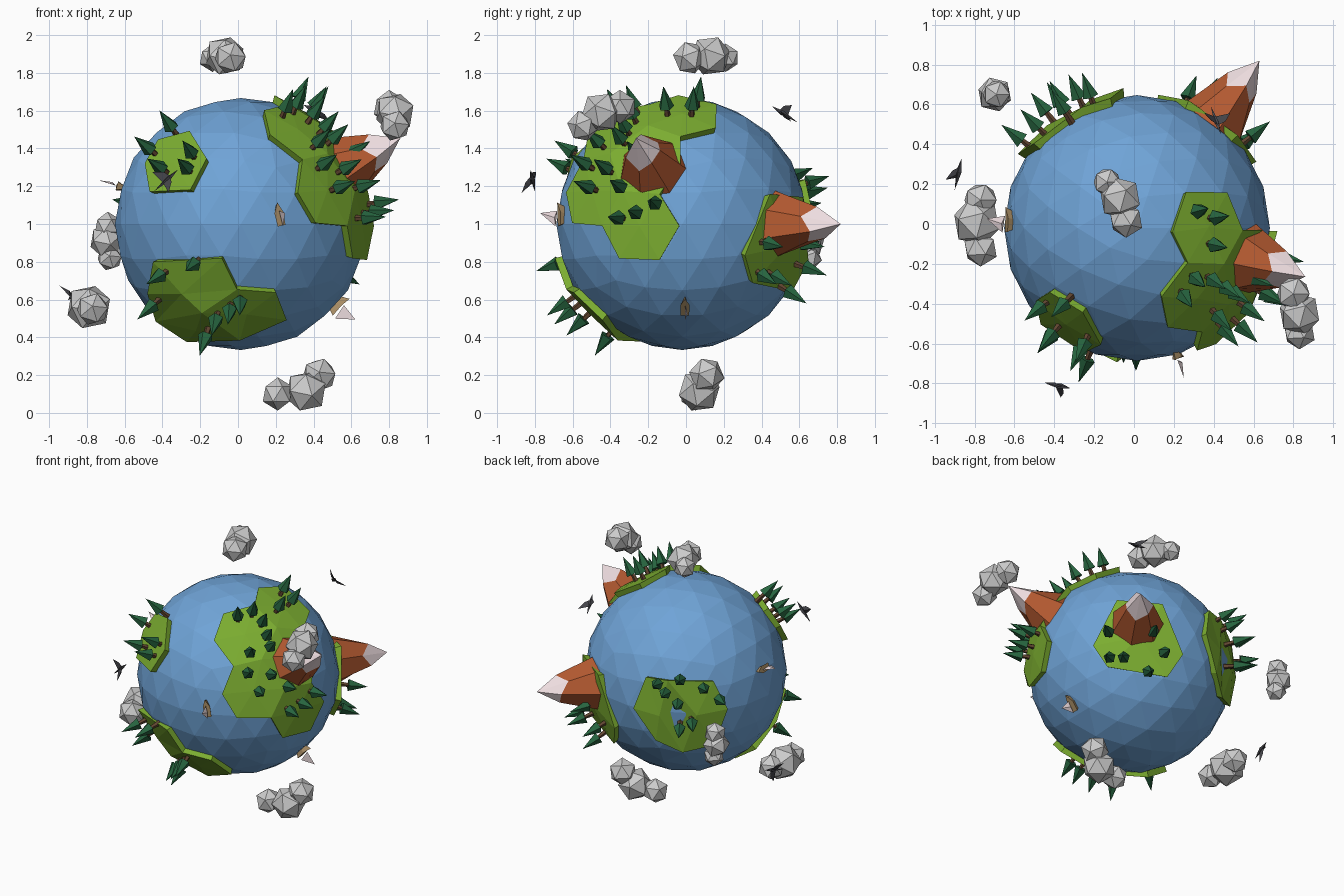
import bpy, bmesh
from math import sin, cos, pi, radians, sqrt
from mathutils import Vector, Matrix

if "Cube" in bpy.data.objects:
    bpy.data.objects.remove(bpy.data.objects["Cube"])

C = Vector((0.015, -0.02, 1.0))   # planet centre
R = 0.667                         # sea radius


def material(name, col):
    m = bpy.data.materials.new(name)
    m.diffuse_color = (*col, 1)
    m.use_nodes = True
    m.node_tree.nodes["Principled BSDF"].inputs["Base Color"].default_value = m.diffuse_color
    return m


SEA = material("sea", (0.16, 0.37, 0.68))
GRASS = material("grass", (0.2, 0.42, 0.03))
PINE = material("pine", (0.02, 0.13, 0.05))
BARK = material("bark", (0.12, 0.06, 0.03))
ROCK = material("rock", (0.45, 0.1, 0.03))
SNOW = material("snow", (0.85, 0.72, 0.74))
WOOD = material("wood", (0.4, 0.27, 0.13))
DARK = material("dark", (0.06, 0.06, 0.07))


def finish(bm, name, *mats):
    bmesh.ops.recalc_face_normals(bm, faces=bm.faces)
    me = bpy.data.meshes.new(name)
    bm.to_mesh(me)
    bm.free()
    for m in mats:
        me.materials.append(m)
    ob = bpy.data.objects.new(name, me)
    bpy.context.collection.objects.link(ob)
    return ob


def frame(d, height, spin=0.0):
    """Local frame on the planet: z outward along d, y towards north."""
    d = Vector(d).normalized()
    q = d.to_track_quat('Z', 'Y').to_matrix().to_4x4()
    return Matrix.Translation(C + d * height) @ q @ Matrix.Rotation(spin, 4, 'Z')


def sight(az, el, p, q, r):
    """Point on a sphere of radius r seen at offset (p, q) from a viewing angle."""
    a, e = radians(az), radians(el)
    right = Vector((-sin(a), cos(a), 0))
    up = Vector((-sin(e) * cos(a), -sin(e) * sin(a), cos(e)))
    out = Vector((cos(e) * cos(a), cos(e) * sin(a), sin(e)))
    return right * p + up * q + out * sqrt(max(0.0, r * r - p * p - q * q))


# Sea
bm = bmesh.new()
bmesh.ops.create_icosphere(bm, subdivisions=3, radius=R, matrix=Matrix.Translation(C))
finish(bm, "sea_globe", SEA)


# Land plates: polygon cells with a rim going down into the sea
def land(name, pts, cells):
    bm = bmesh.new()
    vs = [bm.verts.new(C + (Vector(p) - C).normalized() * 0.705) for p in pts]
    for c in cells:
        bm.faces.new([vs[i] for i in c])
    rim = [e for e in bm.edges if e.is_boundary]
    cells = bm.faces[:]
    new = bmesh.ops.extrude_edge_only(bm, edges=rim)["geom"]
    for v in new:
        if isinstance(v, bmesh.types.BMVert):
            v.co = C + (v.co - C) * 0.9
    for v in bmesh.ops.poke(bm, faces=cells)["verts"]:
        d = v.co - C
        v.co = C + d.normalized() * max(d.length, 0.685)
    finish(bm, name, GRASS)


land("land_east", [
    (.26, .16, 1.63), (.46, .155, 1.5), (.53, -.03, 1.45), (.635, -.03, 1.315),
    (.695, -.14, 1.16), (.715, -.035, .99), (.68, -.14, .81), (.60, -.35, .82),
    (.573, -.44, .99), (.41, -.60, 1.005), (.314, -.63, 1.165), (.34, -.54, 1.34),
    (.168, -.515, 1.47), (.138, -.364, 1.6), (.268, -.193, 1.63), (.19, -.04, 1.67),
    (.45, -.2, 1.52), (.47, -.40, 1.37), (.60, -.33, 1.17)],
    [(15, 0, 1, 2, 16, 14), (14, 16, 17, 11, 12, 13), (2, 3, 4, 18, 17, 16),
     (11, 17, 18, 8, 9, 10), (8, 18, 4, 5, 6, 7)])
hexa = [(-.255, .49), (-.165, .345), (-.25, .18), (-.465, .17), (-.49, .32), (-.42, .445)]
land("land_west", [C + sight(-90, 0, p - C.x, q, .70) for p, q in hexa], [range(6)])
land("land_south", [
    (-.45, -.51, .80), (-.085, -.69, .82), (-.005, -.63, .655), (.2, -.59, .64),
    (.256, -.44, .495), (.01, -.36, .385), (-.26, -.17, .40), (-.43, -.18, .49),
    (-.48, -.36, .63), (-.19, -.5, .53)],
    [(0, 1, 2, 9, 7, 8), (2, 3, 4, 5, 9), (9, 5, 6, 7)])
land("land_back_left", [
    (-.117, .626, 1.234), (-.26, .58, 1.23), (-.5, .4, 1.22), (-.58, .35, 1.02),
    (-.5, .39, .75), (-.33, .51, .70), (-.19, .62, .79), (-.053, .68, 1.01)],
    [(0, 1, 5, 6, 7), (1, 2, 3, 4, 5)])
land("land_back_right", [
    (.61, .31, .835), (.52, .35, .69), (.185, .56, .645), (.12, .64, .805),
    (.27, .61, 1.14), (.51, .435, 1.155)], [range(6)])


# Mountains with a jagged snow line
def mountain(name, d, tip, r):
    bm = bmesh.new()
    n, rings = 7, []
    for rad, h, jag in ((r, .64, 0), (r * .52, tip - .17, .03)):
        rings.append([bm.verts.new((rad * cos(2 * pi * i / n), rad * sin(2 * pi * i / n),
                                    h + jag * (-1) ** i)) for i in range(n)])
    top = bm.verts.new((0, 0, tip))
    for i in range(n):
        j = (i + 1) % n
        bm.faces.new((rings[0][i], rings[0][j], rings[1][j], rings[1][i]))
        bm.faces.new((rings[1][i], rings[1][j], top)).material_index = 1
    bm.transform(frame(d, 0))
    finish(bm, name, ROCK, SNOW)


mountain("mountain_east", (.845, -.245, .455), .99, .185)
mountain("mountain_back", (.615, .84, 0), 1.04, .18)


# Pine trees, located from pixel offsets in a view
def trees(name, az, el, cx, cy, scale, r, spots):
    crowns, trunks = bmesh.new(), bmesh.new()
    for x, y in spots:
        d = sight(az, el, (x - cx) / scale, (cy - y) / scale, r)
        bmesh.ops.create_cone(crowns, cap_ends=True, segments=5, radius1=.042, radius2=0,
                              depth=.13, matrix=frame(d, .80))
        bmesh.ops.create_cone(trunks, segments=5, radius1=.02, radius2=.012,
                              depth=.1, matrix=frame(d, .70))
    finish(crowns, name + "_crowns", PINE)
    finish(trunks, name + "_trunks", BARK)


trees("east_pines", -51, 30, 237, 675, 149, .8, [
    (277, 613), (284, 592), (258, 630), (248, 618), (232, 623), (262, 645), (292, 605),
    (243, 663), (265, 657), (285, 668), (240, 685), (265, 687), (252, 705), (283, 700),
    (285, 725), (299, 717), (312, 705)])
trees("west_pines", -90, 0, 241, 225, 189, .86, [
    (160, 112), (135, 138), (183, 142), (148, 160), (178, 160)])
trees("south_pines", -90, 0, 241, 225, 189, .86, [
    (147, 285), (138, 320), (200, 356), (228, 325), (240, 316), (186, 272), (212, 336)])
trees("back_left_pines", 130, 30, 687, 670, 149, .8, [
    (647, 693), (671, 690), (696, 700), (713, 712), (668, 715), (683, 735), (655, 703),
    (670, 740)])
trees("back_right_pines", 50, -30, 1129, 673, 148, .8, [
    (1107, 657), (1122, 657), (1148, 672), (1165, 652), (1153, 630), (1106, 630)])


# Clouds: three faceted puffs each
clouds = {
    "top": [(-.135, .21, 1.88, .075), (-.07, .13, 1.89, .11), (-.04, .02, 1.88, .09)],
    "east": [(.80, -.35, 1.62, .09), (.83, -.45, 1.59, .11), (.83, -.545, 1.52, .085)],
    "back": [(-.69, .65, .99, .075), (-.70, .65, .91, .09), (-.68, .65, .82, .07)],
    "west": [(-.77, .12, .56, .09), (-.79, .01, .56, .125), (-.77, -.125, .55, .09)],
    "bottom": [(.21, .05, .1, .088), (.36, .07, .115, .115), (.43, .11, .20, .095)]}
for key, puffs in clouds.items():
    bm = bmesh.new()
    for i, (x, y, z, r) in enumerate(puffs):
        bmesh.ops.create_icosphere(bm, subdivisions=1, radius=r,
                                   matrix=Matrix.Translation((x, y, z)) @ Matrix.Rotation(i * .7, 4, 'X'))
    finish(bm, key + "_cloud")


# Shapes from a few points
def shape(name, m, mat, pts, faces):
    bm = bmesh.new()
    vs = [bm.verts.new(m @ Vector(p)) for p in pts]
    for f in faces:
        bm.faces.new([vs[i] for i in f])
    finish(bm, name, mat)


# Birds: diamond body, raised wings
def bird(name, pos, spin):
    d = Vector(pos) - C
    m = frame(d, d.length, spin)
    shape(name + "_body", m, DARK,
          [(0, .085, 0), (0, -.085, .005), (.014, .015, 0), (-.014, .015, 0), (0, .015, .016), (0, .015, -.014)],
          [(0, 2, 4), (0, 4, 3), (0, 3, 5), (0, 5, 2), (1, 4, 2), (1, 3, 4), (1, 5, 3), (1, 2, 5)])
    for s in (-1, 1):
        shape(name + "_wing", m, DARK,
              [(0, .035, .005), (0, -.02, .005), (s * .08, -.025, .03), (s * .04, .02, .02), (s * .03, 0, 0)],
              [(0, 3, 4), (3, 2, 4), (2, 1, 4), (0, 1, 2, 3)])


bird("front_bird", (-.38, -.81, 1.23), -.8)
bird("west_bird", (-.88, .25, .62), 1.3)
bird("back_bird", (.41, .52, 1.58), .8)


# Boats: pointed hull and triangular sail
def boat(name, d, spin):
    m = frame(d, R - .012, spin)
    deck = [(0, .075, .04), (.025, .02, .03), (.022, -.05, .03), (-.022, -.05, .03), (-.025, .02, .03)]
    keel = [(x * .55, y * .75, 0) for x, y, z in deck]
    shape(name + "_hull", m, WOOD, deck + keel,
          [(0, 1, 2, 3, 4), (9, 8, 7, 6, 5)] + [(i, (i + 1) % 5, (i + 1) % 5 + 5, i + 5) for i in range(5)])
    shape(name + "_sail", m, SNOW, [(0, .03, .04), (0, -.055, .05), (0, .012, .135), (.012, -.01, .06)],
          [(0, 1, 3), (1, 2, 3), (2, 0, 3), (0, 2, 1)])


boat("front_boat", (.205, -.65, .04), .2)
boat("east_boat", (.535, .015, -.46), 0)
boat("west_boat", (-.65, .03, .2), 1.6)
